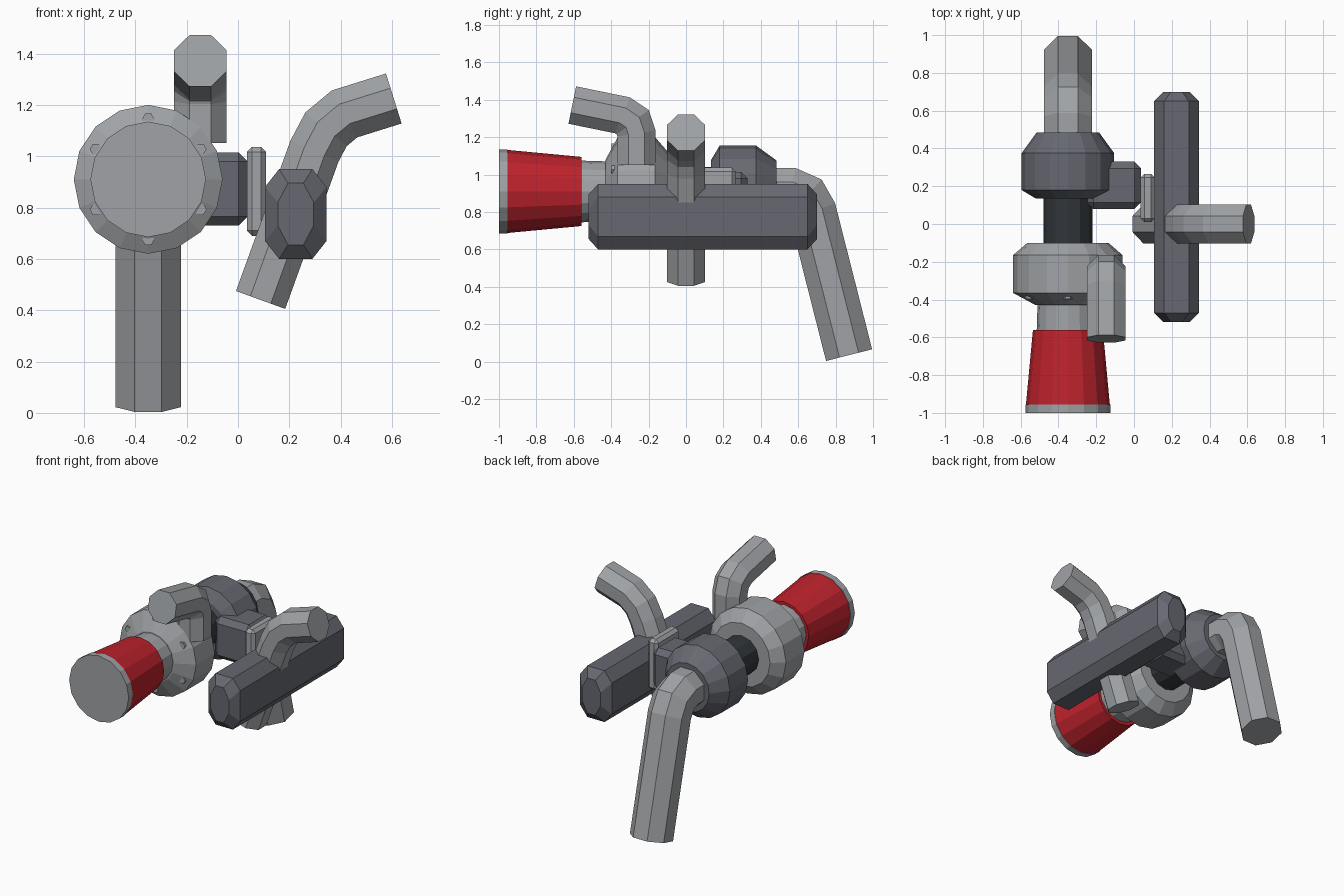
import bpy, bmesh, math
from mathutils import Vector

if "Cube" in bpy.data.objects:
    bpy.data.objects.remove(bpy.data.objects["Cube"])


def material(name, rgb):
    m = bpy.data.materials.new(name)
    m.diffuse_color = (*rgb, 1)
    m.use_nodes = True
    m.node_tree.nodes["Principled BSDF"].inputs["Base Color"].default_value = m.diffuse_color
    return m


GREY = material("light_grey_metal", (0.35, 0.365, 0.38))
IRON = material("dark_grey_iron", (0.135, 0.14, 0.165))
BLACK = material("near_black_steel", (0.03, 0.036, 0.042))
RED = material("red_filter", (0.52, 0.016, 0.026))
AX, AZ = -0.35, 0.91            # main shaft axis, running along y


def finish(name, bm, mat):
    bmesh.ops.recalc_face_normals(bm, faces=bm.faces)
    mesh = bpy.data.meshes.new(name)
    bm.to_mesh(mesh)
    bm.free()
    mesh.materials.append(mat)
    ob = bpy.data.objects.new(name, mesh)
    bpy.context.collection.objects.link(ob)
    return ob


def loft(name, rings, mat):
    """Skin a list of point rings and cap both ends."""
    bm = bmesh.new()
    vs = [[bm.verts.new(p) for p in ring] for ring in rings]
    n = len(vs[0])
    for a, b in zip(vs, vs[1:]):
        for i in range(n):
            j = (i + 1) % n
            bm.faces.new((a[i], a[j], b[j], b[i]))
    bm.faces.new(vs[0])
    bm.faces.new(vs[-1])
    return finish(name, bm, mat)


def turned(name, profile, mat, sides=16, cx=AX, cz=AZ):
    """Turned part along y from (y, radius) pairs."""
    rings = []
    for y, r in profile:
        angles = [2 * math.pi * i / sides for i in range(sides)]
        rings.append([(cx + r * math.cos(a), y, cz + r * math.sin(a)) for a in angles])
    return loft(name, rings, mat)


def pipe(name, path, normal, apothem, mat):
    """Octagonal pipe with mitred joints; the path lies in a plane."""
    pts, n = [Vector(p) for p in path], Vector(normal)
    r = apothem / math.cos(math.pi / 8)
    rings = []
    for i, p in enumerate(pts):
        d0 = (p - pts[i - 1]).normalized() if i else (pts[1] - p).normalized()
        d1 = (pts[i + 1] - p).normalized() if i < len(pts) - 1 else d0
        t = (d0 + d1).normalized()
        side = t.cross(n) / t.dot(d0)
        angles = [math.pi / 8 + k * math.pi / 4 for k in range(8)]
        rings.append([p + side * r * math.cos(a) + n * r * math.sin(a) for a in angles])
    return loft(name, rings, mat)


def block(name, lo, hi, bevel, mat):
    """Chamfered box between two corners."""
    lo, hi = Vector(lo), Vector(hi)
    bm = bmesh.new()
    bmesh.ops.create_cube(bm, size=1)
    for v in bm.verts:
        v.co = (lo + hi) / 2 + v.co * (hi - lo)
    bmesh.ops.bevel(bm, geom=bm.edges[:], offset=bevel, segments=1,
                    affect='EDGES', profile=0.5)
    return finish(name, bm, mat)


def octagon(y, hx, hz, cx, cz):
    """Octagon outline of the actuator block at depth y."""
    q = [(hx, hz - cz), (hx - cx, hz)]
    q += [(-x, z) for x, z in reversed(q)]
    q += [(-x, -z) for x, z in q]
    return [(0.225 + x, y, 0.775 + z) for x, z in q]


# Intake filter, its end cap and neck
turned("filter_cap", [(-1.0, 0.225), (-0.955, 0.225)], GREY)
turned("air_filter", [(-0.955, 0.222), (-0.56, 0.185)], RED)
turned("intake_neck", [(-0.56, 0.165), (-0.40, 0.16)], GREY)

# Compressor housing with six bolts
turned("compressor_housing",
       [(-0.43, 0.17), (-0.365, 0.29), (-0.165, 0.29), (-0.10, 0.215)], GREY)
for k in range(6):
    a = math.pi / 2 + k * math.pi / 3
    turned(f"housing_bolt_{k + 1}", [(-0.397, 0.024), (-0.34, 0.024)], GREY, 6,
           AX + 0.235 * math.cos(a), AZ + 0.235 * math.sin(a))

# Centre shaft and turbine housing
turned("centre_shaft", [(-0.14, 0.13), (0.17, 0.13)], BLACK, 12)
turned("turbine_housing",
       [(0.135, 0.17), (0.18, 0.245), (0.375, 0.245), (0.485, 0.165)], IRON)

# Exhaust pipe bending down to the ground
pipe("exhaust_pipe",
     [(AX, 0.42, 0.91), (AX, 0.56, 0.908), (AX, 0.635, 0.875),
      (AX, 0.678, 0.80), (AX, 0.872, 0.035)], (1, 0, 0), 0.127, GREY)

# Compressor outlet pipe
pipe("outlet_pipe",
     [(-0.147, -0.265, 1.052), (-0.147, -0.265, 1.22), (-0.147, -0.285, 1.28),
      (-0.147, -0.34, 1.317), (-0.147, -0.608, 1.372)], (1, 0, 0), 0.102, GREY)

# Bracket and thin flange between turbine and actuator
block("bracket", (-0.25, 0.08, 0.73), (0.037, 0.33, 1.015), 0.035, IRON)
block("flange_plate", (0.035, 0.01, 0.69), (0.11, 0.265, 1.037), 0.02, GREY)

# Long chamfered actuator block
outer, inner = (0.12, 0.175, 0.055, 0.07), (0.07, 0.12, 0.04, 0.075)
loft("actuator_block",
     [octagon(-0.52, *inner), octagon(-0.47, *outer),
      octagon(0.65, *outer), octagon(0.70, *inner)], IRON)

# Bent pipe through the actuator
pipe("vent_pipe",
     [(0.088, 0, 0.44), (0.298, 0, 1.02), (0.343, 0, 1.105),
      (0.415, 0, 1.165), (0.607, 0, 1.225)], (0, 1, 0), 0.102, GREY)
